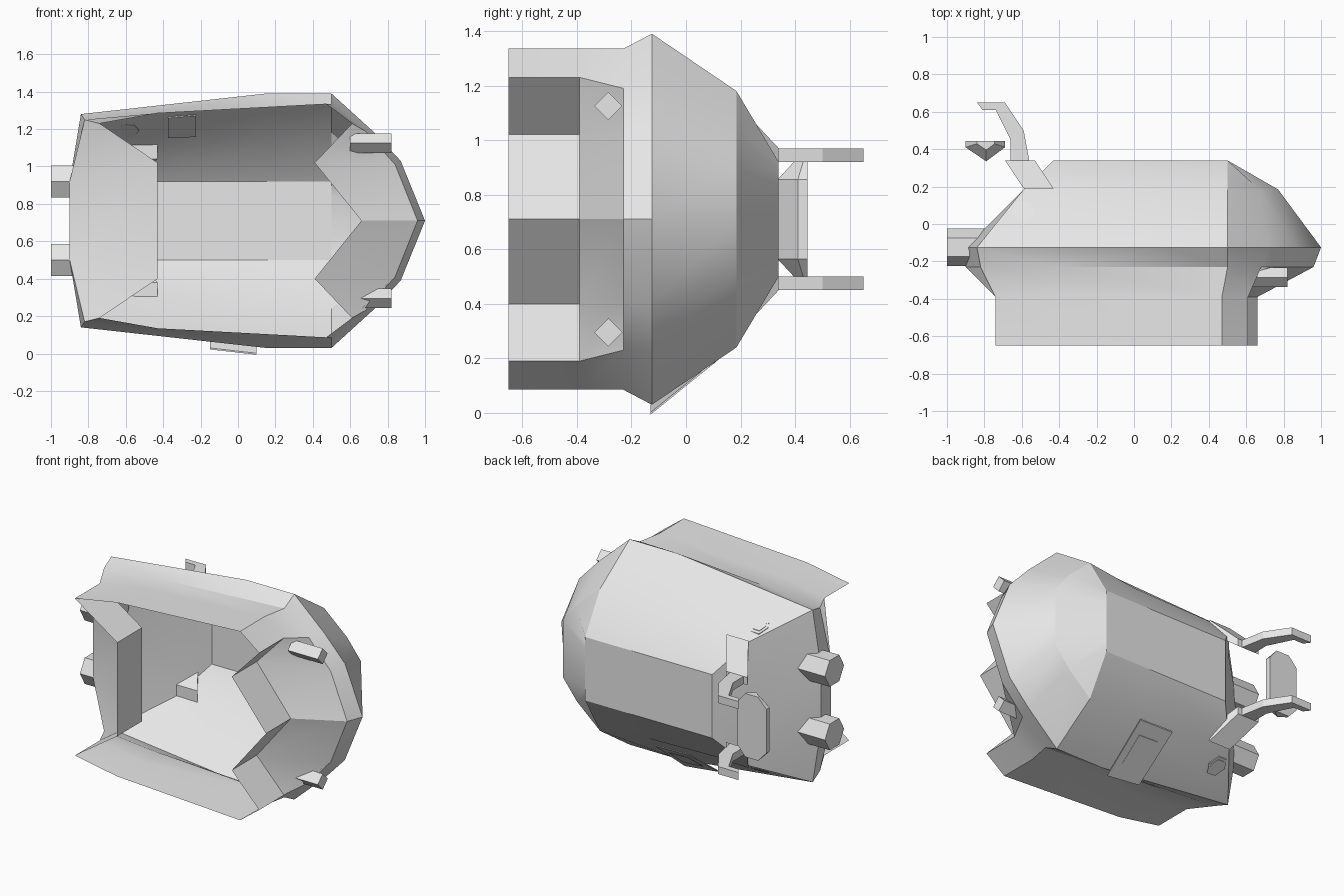
import bpy, bmesh, math

cube = bpy.data.objects.get("Cube")
if cube:
    bpy.data.objects.remove(cube)

MID = 0.71  # height of the symmetry plane

grey = bpy.data.materials.new("light_grey")
grey.use_nodes = True
grey.diffuse_color = (0.8, 0.8, 0.8, 1)
grey.node_tree.nodes["Principled BSDF"].inputs["Base Color"].default_value = (0.8, 0.8, 0.8, 1)


def loft(name, rings, caps=(True, True), smooth=False):
    """Join equal-length closed rings of points into one surface."""
    bm = bmesh.new()
    loops = [[bm.verts.new(p) for p in ring] for ring in rings]
    for a, b in zip(loops, loops[1:]):
        for i in range(len(a)):
            j = (i + 1) % len(a)
            bm.faces.new((a[i], a[j], b[j], b[i]))
    for cap, loop in zip(caps, (loops[0], loops[-1])):
        if cap:
            bm.faces.new(loop)
    bmesh.ops.recalc_face_normals(bm, faces=bm.faces)
    mesh = bpy.data.meshes.new(name)
    bm.to_mesh(mesh)
    bm.free()
    mesh.materials.append(grey)
    obj = bpy.data.objects.new(name, mesh)
    bpy.context.collection.objects.link(obj)
    if smooth:
        bpy.context.view_layer.objects.active = obj
        obj.select_set(True)
        bpy.ops.object.shade_smooth_by_angle(angle=math.radians(25))
        obj.select_set(False)
    return obj


def full_ring(y, half):
    """Mirror a half outline (x, z) about the symmetry plane; first point is on it."""
    upper = [(x, y, z) for x, z in half]
    return upper + [(x, y, 2 * MID - z) for x, y, z in reversed(upper[1:])]


# Hull shell, open underneath: zigzag skirt, flared rim, sloped sides, flat top
skirt = [(.66, MID), (.41, 1.02), (.61, 1.23), (.47, 1.335), (-.43, 1.285), (-.74, 1.23), (-.43, 1.02)]
flare = [(.96, MID), (.84, 1.01), (.68, 1.19), (.5, 1.335), (-.43, 1.285), (-.82, 1.25), (-.9, .92)]
rim = [(1, MID), (.87, 1.03), (.72, 1.19), (.5, 1.39), (.15, 1.39), (-.84, 1.28), (-.9, .92)]
shoulder = [(.77, MID), (.77, .9), (.67, 1.03), (.5, 1.18), (.15, 1.135), (-.59, 1.12), (-.59, .92)]
roof = [(.5, MID), (.5, .84), (.5, .89), (.5, .92), (.15, .92), (-.43, .92), (-.43, .82)]
loft("hull", [full_ring(-.65, skirt), full_ring(-.39, skirt), full_ring(-.23, flare),
              full_ring(-.125, rim), full_ring(.185, shoulder), full_ring(.34, roof)],
     caps=(False, True), smooth=True)


def rod(name, x0, x1, y, z, r, sides, start=0):
    """Straight rod along x with a regular section."""
    turn = [start + math.tau * i / sides for i in range(sides)]
    loft(name, [[(x, y + r * math.cos(a), z + r * math.sin(a)) for a in turn] for x in (x0, x1)])


def side_height(x, y):
    """Half width of the sloped hull side at x, y."""
    t = (y + .125) / .31
    return (1 - t) * (.57 + (x + .84) * .111) + t * (.41 + (x + .59) * .02)


def plate(name, outline, side, gap, thick):
    """Thin plate lying on one sloped side of the hull."""
    loft(name, [[(x, y, MID + side * (side_height(x, y) + h)) for x, y in outline]
                for h in (gap, gap + thick)])


def box(x, y, w, h):
    return [(x - w, y - h), (x + w, y - h), (x + w, y + h), (x - w, y + h)]


def hexagon(x, y, r):
    return [(x + r * math.cos(math.tau * i / 6), y + r * math.sin(math.tau * i / 6)) for i in range(6)]


# Parts found on both sides
hook = [(-.56, .34), (-.59, .5), (-.69, .65), (-.84, .65), (-.81, .61), (-.74, .61), (-.66, .45), (-.66, .34)]
for side, word in ((1, "upper"), (-1, "lower")):
    rod(word + "_rear_socket", -1, -.78, -.125, MID + side * .21, .1, 6)
    rod(word + "_front_peg", .6, .82, -.285, MID + side * .415, .052, 4)
    # Hooked arm and the slanted bracket that carries it
    loft(word + "_hook_arm", [[(x, y, MID + side * d) for x, y in hook] for d in (.21, .26)])
    bracket = [(-.43, -.59, .19, .33, .42), (-.53, -.69, .34, .21, .26)]
    loft(word + "_hook_bracket", [[(a, y, MID + side * p), (b, y, MID + side * p),
                                   (b, y, MID + side * q), (a, y, MID + side * q)]
                                  for a, b, y, p, q in bracket])
    # Round port
    plate(word + "_port_rim", hexagon(-.59, .07, .062), side, -.002, .005)
    plate(word + "_port_cover", hexagon(-.59, .07, .045), side, .003, .003)

# Side hatches
plate("upper_hatch", box(-.3, .06, .075, .08), 1, -.002, .006)
plate("lower_access_panel", box(-.025, .025, .125, .155), -1, .03, .008)
plate("lower_hatch", box(-.02, .03, .07, .08), -1, .038, .003)

# Floating grip block between the hooked arms, with tapered ends
section = [(-.9, .445), (-.69, .445), (-.69, .41), (-.79, .335), (-.9, .41)]
loft("grip_block", [[(-.79 + (x + .79) * k, .445 + (y - .445) * k, MID + d) for x, y in section]
                    for d, k in ((-.21, .45), (-.145, 1), (.145, 1), (.21, .45))])
